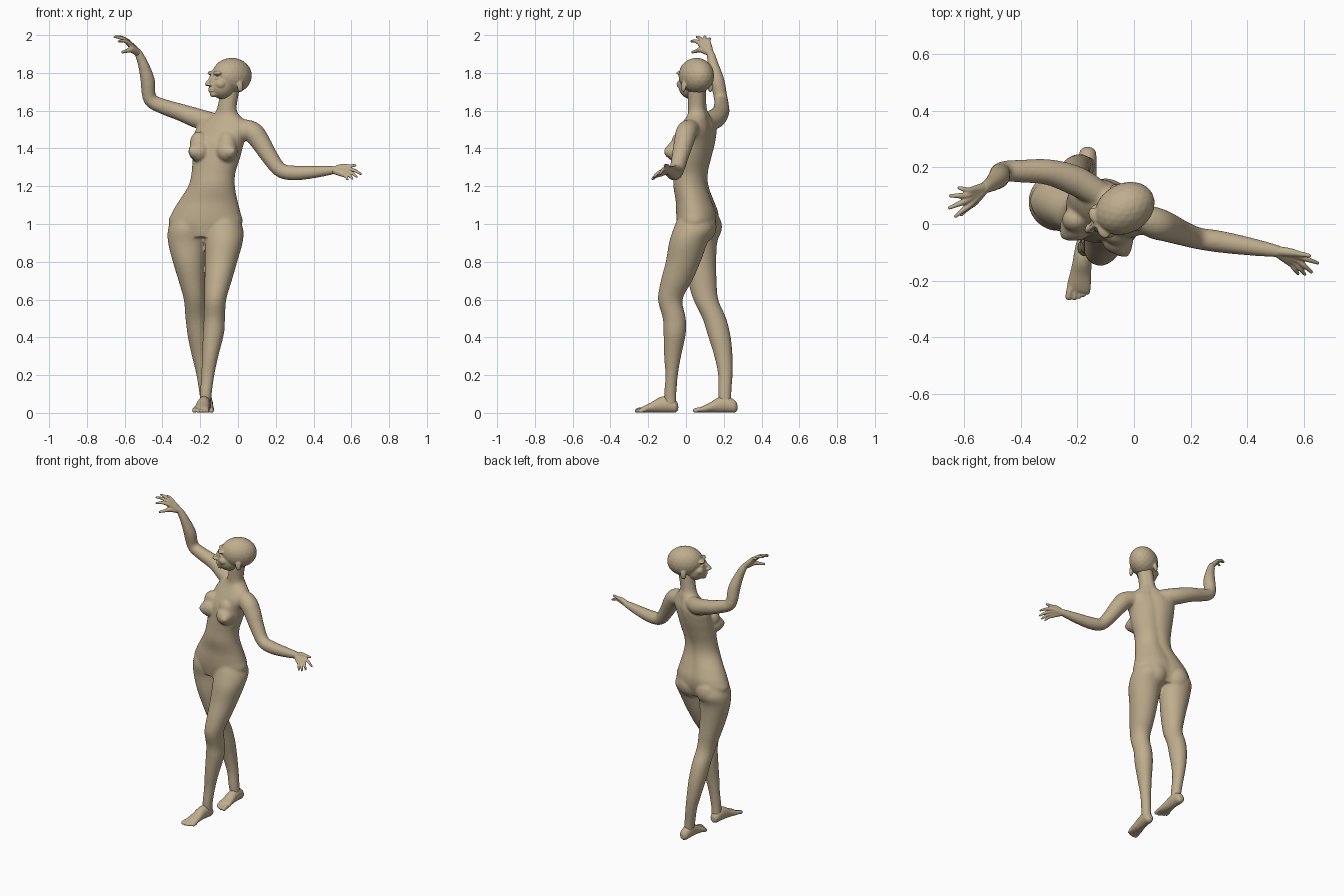
import bpy
import bmesh
from math import sin, cos, pi, tau, exp, radians
from mathutils import Matrix, Vector

cube = bpy.data.objects.get("Cube")
if cube:
    bpy.data.objects.remove(cube, do_unlink=True)

clay = bpy.data.materials.new("warm_clay")
clay.use_nodes = True
clay.diffuse_color = (0.52, 0.42, 0.27, 1)
clay.node_tree.nodes["Principled BSDF"].inputs["Base Color"].default_value = clay.diffuse_color
clay.node_tree.nodes["Principled BSDF"].inputs["Roughness"].default_value = 0.7


def spline(rows, steps=5):
    """Smoothly resample rows of equal length."""
    padded = [rows[0], *rows, rows[-1]]
    result = []
    for p, a, b, n in zip(padded, padded[1:], padded[2:], padded[3:]):
        for step in range(steps):
            t = step / steps
            result.append([
                v + t / 2 * (w - u + t * (2 * u - 5 * v + 4 * w - q + t * (3 * (v - w) + q - u)))
                for u, v, w, q in zip(p, a, b, n)])
    result.append(list(rows[-1]))
    return result


def skin(bm, rings):
    """Bridge rings of points into one closed skin."""
    loops = [[bm.verts.new(point) for point in ring] for ring in rings]
    faces = [bm.faces.new(loops[0][::-1]), bm.faces.new(loops[-1])]
    for low, high in zip(loops, loops[1:]):
        for i in range(len(low)):
            faces.append(bm.faces.new((low[i - 1], low[i], high[i], high[i - 1])))
    bmesh.ops.recalc_face_normals(bm, faces=faces)


def loft(bm, rows, place=Matrix(), groove=0.0, sides=32):
    """Stack ellipses given as height, centre, half sizes and optional yaw."""
    rings = []
    for row in spline(rows):
        z, cx, cy, hw, hd = row[:5]
        yaw = radians(row[5]) if len(row) > 5 else 0
        ring = []
        for i in range(sides):
            a = tau * i / sides
            dent = 1 - groove * exp(-((a - pi / 2) / 0.22) ** 2)
            spot = Matrix.Rotation(yaw, 3, "Z") @ Vector((hw * cos(a), hd * sin(a) * dent, 0))
            ring.append(place @ (spot + Vector((cx, cy, z))))
        rings.append(ring)
    skin(bm, rings)


def blob(bm, x, y, z, rx, ry, rz, place=Matrix()):
    shape = Matrix.Translation((x, y, z)) @ Matrix.Diagonal((rx, ry, rz, 1))
    bmesh.ops.create_icosphere(bm, subdivisions=3, radius=1, matrix=place @ shape)


def limb(bm, path, place=Matrix(), sides=20):
    """Round tube along points with radii, closed by round ends."""
    rows = spline(path)
    points = [Vector(row[:3]) for row in rows]
    rings = []
    for i, (point, row) in enumerate(zip(points, rows)):
        along = points[min(i + 1, len(points) - 1)] - points[max(i - 1, 0)]
        turn = along.to_track_quat("Z", "Y")
        rings.append([
            place @ (point + turn @ Vector((cos(tau * k / sides), sin(tau * k / sides), 0)) * row[3])
            for k in range(sides)])
    skin(bm, rings)
    for x, y, z, r in (path[0], path[-1]):
        blob(bm, x, y, z, r, r, r, place)


def fuse(bm, name, voxel, passes):
    """Melt overlapping pieces into one smooth surface."""
    mesh = bpy.data.meshes.new(name)
    bm.to_mesh(mesh)
    bm.free()
    mesh.materials.append(clay)
    part = bpy.data.objects.new(name, mesh)
    bpy.context.collection.objects.link(part)
    remesh = part.modifiers.new("fuse", "REMESH")
    remesh.mode = "VOXEL"
    remesh.voxel_size = voxel
    remesh.use_smooth_shade = True
    soften = part.modifiers.new("soften", "SMOOTH")
    soften.factor = 0.5
    soften.iterations = passes


# Torso and neck, twisting from the hips to the shoulders
body = bmesh.new()
loft(body, [
    (0.93, -.17, .055, .12, .09, -8), (1.0, -.172, .062, .195, .108, -8),
    (1.06, -.168, .06, .183, .11, -9), (1.12, -.158, .048, .158, .1, -10),
    (1.2, -.14, .027, .125, .092, -12), (1.27, -.13, .026, .118, .088, -15),
    (1.35, -.115, .035, .13, .094, -20), (1.43, -.103, .047, .142, .098, -24),
    (1.5, -.08, .06, .155, .085, -26), (1.545, -.07, .065, .12, .066, -26),
    (1.58, -.063, .066, .07, .054, -26), (1.62, -.058, .06, .052, .048, -30),
    (1.72, -.04, .058, .05, .05, -30)], groove=0.1)

# Breasts and buttocks
for x, y, tip_x, tip_y in ((-.205, -.005, -.248, -.042), (-.058, -.052, -.028, -.106)):
    blob(body, x, y, 1.385, .057, .055, .057)
    blob(body, x, y + .02, 1.43, .05, .045, .06)
    blob(body, (x + tip_x) / 2, (y + tip_y) / 2, 1.383, .037, .037, .037)
    blob(body, tip_x, tip_y, 1.385, .013, .013, .013)
for x, y in ((-.25, .106), (-.1, .077)):
    blob(body, x, y, .985, .085, .085, .09)

# Left leg steps forward, right leg trails behind
loft(body, [
    (1.03, -.085, .045, .09, .09), (.97, -.075, .04, .103, .108), (.9, -.076, .012, .1, .102),
    (.8, -.09, -.015, .086, .092), (.7, -.105, -.05, .072, .083), (.6, -.12, -.083, .058, .065),
    (.5, -.125, -.062, .056, .061), (.42, -.13, -.06, .056, .059), (.3, -.147, -.071, .043, .045),
    (.2, -.16, -.076, .035, .033), (.1, -.17, -.083, .031, .032), (.04, -.172, -.08, .03, .03)])
loft(body, [
    (1.03, -.26, .075, .09, .09), (.97, -.268, .08, .103, .105), (.9, -.27, .075, .1, .09),
    (.8, -.26, .075, .085, .085), (.7, -.245, .086, .07, .076), (.6, -.23, .105, .057, .066),
    (.5, -.222, .15, .056, .063), (.4, -.212, .178, .053, .059), (.3, -.2, .198, .044, .048),
    (.2, -.185, .208, .035, .038), (.1, -.172, .205, .032, .035), (.04, -.165, .21, .03, .03)])

# Raised right arm and outstretched left arm
limb(body, [
    (-.1, .09, 1.535, .045), (-.2, .15, 1.555, .053), (-.3, .183, 1.59, .046),
    (-.39, .187, 1.62, .041), (-.465, .185, 1.66, .037), (-.478, .165, 1.76, .038),
    (-.5, .145, 1.84, .029), (-.525, .13, 1.9, .022), (-.54, .118, 1.92, .018)])
limb(body, [
    (-.02, .04, 1.515, .045), (.07, .005, 1.49, .056), (.115, -.01, 1.44, .053),
    (.165, -.03, 1.36, .045), (.225, -.05, 1.285, .039), (.3, -.062, 1.27, .039),
    (.4, -.078, 1.275, .033), (.5, -.095, 1.285, .023), (.525, -.1, 1.287, .018)])
fuse(body, "body", 0.007, 8)

# Head turned toward the raised arm
head = bmesh.new()
turned = Matrix.Translation((-.033, .055, 1.785)) @ Matrix.Rotation(radians(-60), 4, "Z")
blob(head, 0, 0, 0, .088, .112, .095, turned)
blob(head, 0, -.06, -.05, .064, .072, .073, turned)
blob(head, 0, -.072, -.084, .043, .05, .034, turned)
blob(head, 0, -.113, -.096, .02, .019, .018, turned)
limb(head, [(0, -.115, .008, .011), (0, -.133, -.02, .009), (0, -.152, -.044, .011)], turned)
for height in (-.069, -.08):
    blob(head, 0, -.126, height, .022, .013, .007, turned)
for side in (-1, 1):
    blob(head, side * .03, -.105, .014, .03, .02, .012, turned)      # brow
    blob(head, side * .029, -.106, -.014, .015, .014, .009, turned)  # eye
    blob(head, side * .04, -.088, -.045, .025, .03, .025, turned)    # cheek
    blob(head, side * .01, -.142, -.048, .009, .01, .008, turned)    # nostril
    blob(head, side * .082, .005, -.058, .011, .018, .03, turned)    # ear
fuse(head, "head", 0.0045, 3)


# Hands: each finger runs from the wrist over its knuckle to the tip
def hand(name, wrist, fingers, thumb):
    bm = bmesh.new()
    wrist = Vector(wrist)
    for knuckle, tip in fingers:
        knuckle, tip = Vector(knuckle), Vector(tip)
        middle = knuckle.lerp(tip, 0.5) + Vector((0, 0, .005))
        limb(bm, [(*wrist, .019), (*wrist.lerp(knuckle, 0.6), .015), (*knuckle, .0115),
                  (*middle, .009), (*tip, .006)])
    base, tip = map(Vector, thumb)
    limb(bm, [(*wrist, .018), (*base, .015), (*base.lerp(tip, 0.5), .01), (*tip, .007)])
    fuse(bm, name, 0.0035, 2)


hand("right_hand", (-.528, .128, 1.905), [
    ((-.585, .065, 1.962), (-.632, .027, 1.967)), ((-.595, .082, 1.972), (-.653, .057, 1.99)),
    ((-.595, .1, 1.975), (-.65, .1, 1.992)), ((-.583, .118, 1.968), (-.62, .128, 1.98))],
    ((-.565, .08, 1.922), (-.612, .034, 1.91)))
hand("left_hand", (.505, -.096, 1.285), [
    ((.585, -.115, 1.29), (.65, -.138, 1.265)), ((.58, -.128, 1.278), (.628, -.17, 1.25)),
    ((.57, -.137, 1.268), (.605, -.178, 1.24)), ((.558, -.142, 1.26), (.58, -.176, 1.237))],
    ((.55, -.1, 1.303), (.62, -.112, 1.31)))


# Feet: a sole lofted from heel to ball, with five toes
def foot(name, heel, yaw, inner):
    bm = bmesh.new()
    a = radians(yaw)
    place = Matrix(((cos(a), 0, sin(a)), (sin(a), 0, -cos(a)), (0, 1, 0))).to_4x4()
    place.translation = heel
    loft(bm, [
        (0, 0, .03, .012, .015), (.015, 0, .035, .028, .033), (.06, 0, .045, .033, .043),
        (.1, 0, .042, .034, .04), (.14, 0, .03, .038, .028), (.18, 0, .02, .042, .018),
        (.2, 0, .015, .038, .011)], place)
    toes = ((.03, .222, .0125), (.01, .222, .01), (-.006, .216, .009),
            (-.02, .207, .009), (-.033, .197, .009))
    for offset, reach, r in toes:
        x = offset * inner
        limb(bm, [(x * .9, .02, .165, r), (x, r + .005, reach - .02, r), (x, r, reach, r)], place)
    fuse(bm, name, 0.004, 2)


foot("left_foot", (-.17, -.042, 0), -8, -1)
foot("right_foot", (-.163, .272, 0), -2, 1)
